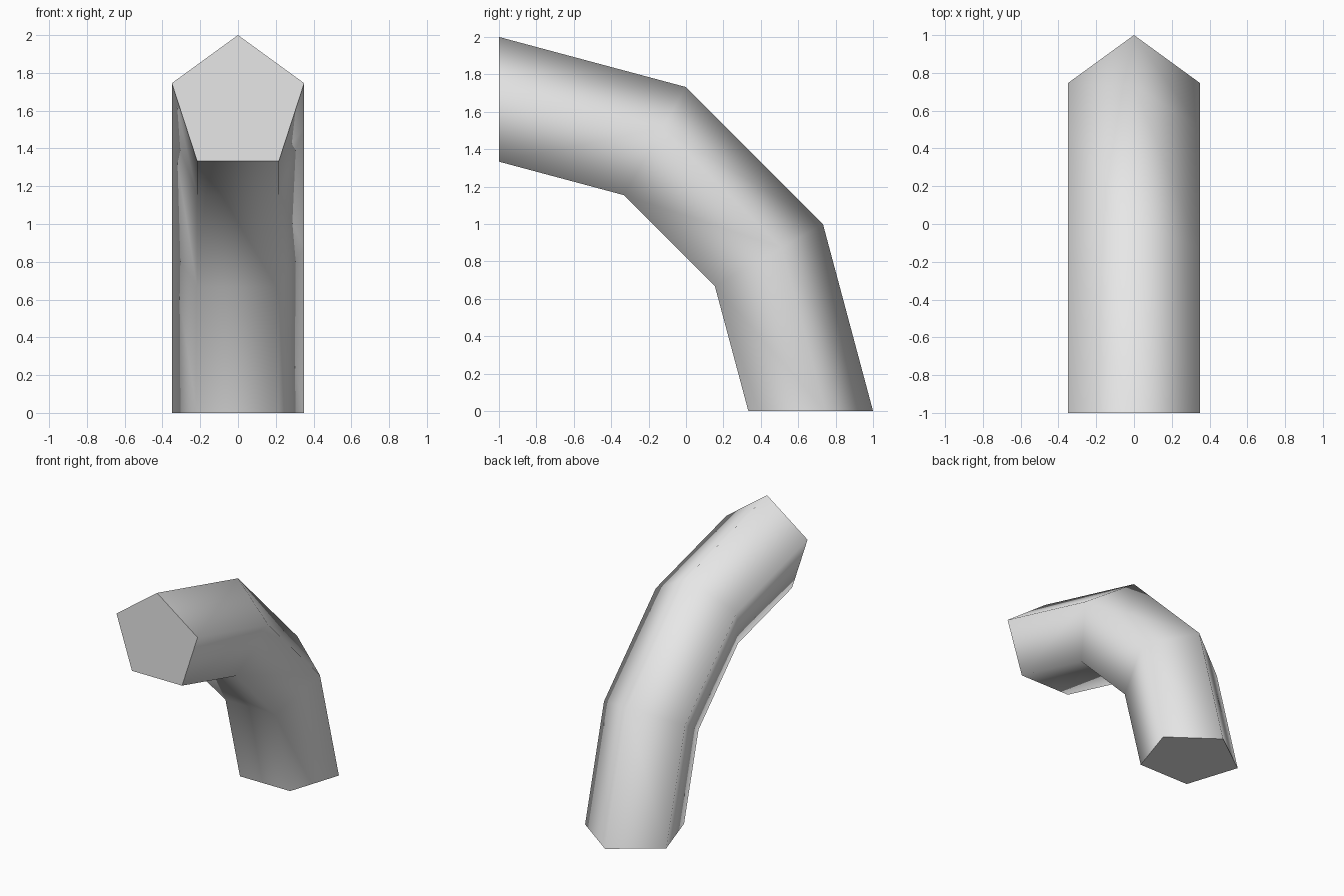
import bpy
import bmesh
from math import sin, cos, radians, tau

cube = bpy.data.objects.get("Cube")
if cube:
    bpy.data.objects.remove(cube, do_unlink=True)

SIDES = 5
OUTER = 2.0
RADIUS = 2 / 3 / (1 + cos(tau / 10))   # pentagon is a third of the outer radius tall
BEND = OUTER - RADIUS                  # distance from bend axis to pipe centre


def make_material(name, value):
    mat = bpy.data.materials.new(name)
    mat.use_nodes = True
    colour = (value, value, value, 1)
    mat.diffuse_color = colour
    mat.node_tree.nodes["Principled BSDF"].inputs["Base Color"].default_value = colour
    return mat


def ring(bm, turn):
    """Pentagon with its point outward, turned about the bend axis."""
    verts = []
    for k in range(SIDES):
        a = tau * k / SIDES
        r = BEND + RADIUS * cos(a)
        verts.append(bm.verts.new((RADIUS * sin(a), r * cos(turn) - 1, r * sin(turn))))
    return verts


# Pipe elbow: four pentagon rings bridged along a quarter turn
bm = bmesh.new()
rings = [ring(bm, radians(t)) for t in (0, 30, 60, 90)]
for low, high in zip(rings, rings[1:]):
    for k in range(SIDES):
        n = (k + 1) % SIDES
        bm.faces.new((low[k], low[n], high[n], high[k])).smooth = True

# Flat end caps with crisp rims
for end in (rings[0], rings[-1]):
    cap = bm.faces.new(end)
    cap.smooth = False
    for edge in cap.edges:
        edge.smooth = False
bmesh.ops.recalc_face_normals(bm, faces=bm.faces)

mesh = bpy.data.meshes.new("pipe_elbow")
bm.to_mesh(mesh)
bm.free()
mesh.materials.append(make_material("light grey", 0.8))
bpy.context.collection.objects.link(bpy.data.objects.new("pipe_elbow", mesh))
